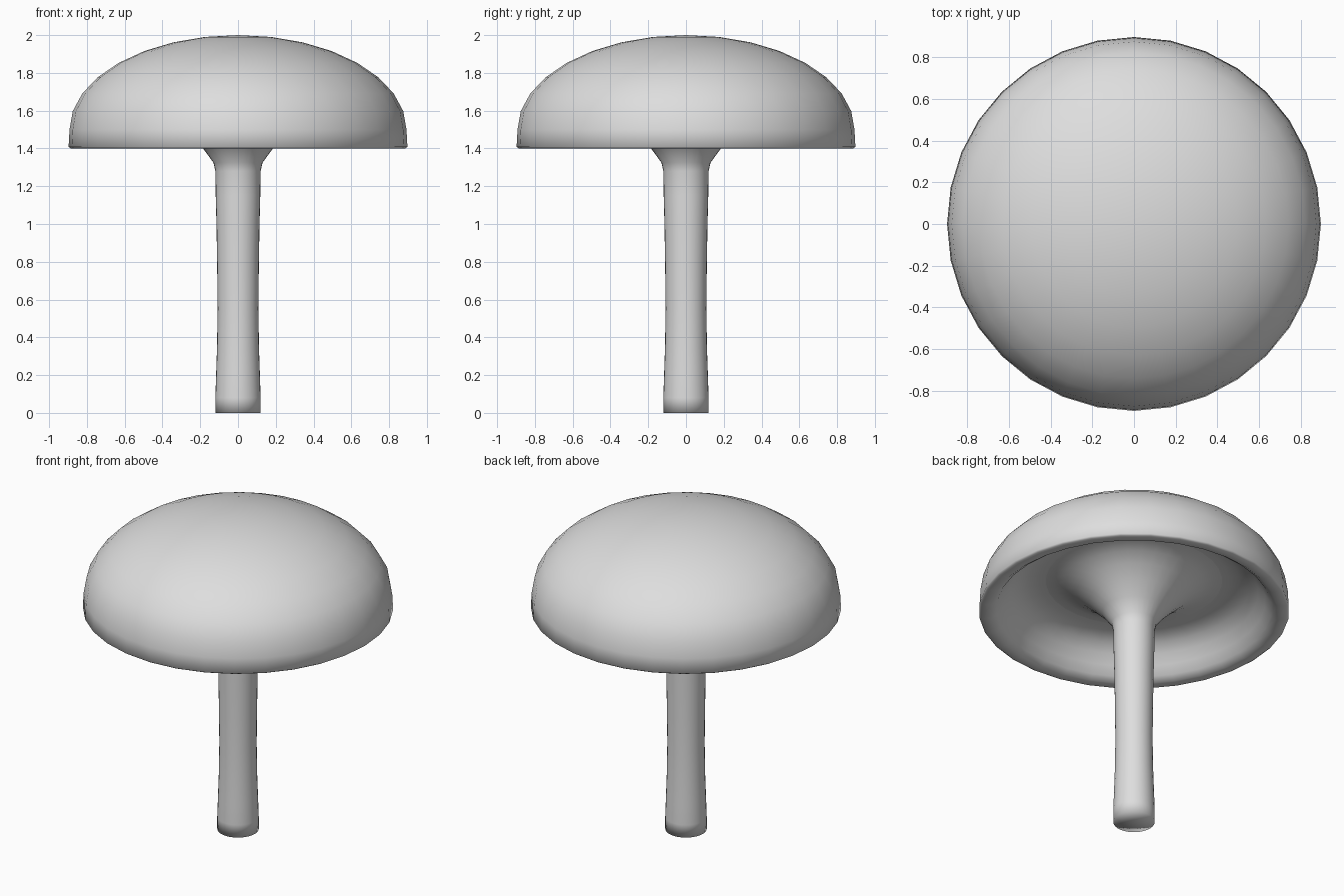
import bpy
import bmesh
import math

cube = bpy.data.objects.get("Cube")
if cube:
    bpy.data.objects.remove(cube)

SIDES = 32

grey = bpy.data.materials.new("plain light grey")
grey.use_nodes = True
colour = (0.73, 0.73, 0.73, 1.0)
grey.diffuse_color = colour
grey.node_tree.nodes["Principled BSDF"].inputs["Base Color"].default_value = colour


def lathe(name, profile):
    """Turn (radius, height) points round the z axis; a zero radius makes a pole."""
    bm = bmesh.new()
    rings = []
    for r, z in profile:
        if r == 0:
            rings.append([bm.verts.new((0, 0, z))] * SIDES)
        else:
            angles = [2 * math.pi * i / SIDES for i in range(SIDES)]
            rings.append([bm.verts.new((r * math.cos(a), r * math.sin(a), z)) for a in angles])
    for upper, lower in zip(rings, rings[1:]):
        for i in range(SIDES):
            j = (i + 1) % SIDES
            corners = dict.fromkeys((upper[i], lower[i], lower[j], upper[j]))
            bm.faces.new(list(corners)).smooth = True
    mesh = bpy.data.meshes.new(name)
    bm.to_mesh(mesh)
    bm.free()
    mesh.materials.append(grey)
    obj = bpy.data.objects.new(name, mesh)
    bpy.context.collection.objects.link(obj)
    return obj


# Cap: squashed dome, short skirt, broad rim, then the shallow hollow underside
dome = [(0.892 * math.sin(k * math.pi / 16), 1.5 + 0.5 * math.cos(k * math.pi / 16))
        for k in range(9)]
rim = [(0.897, 1.408), (0.885, 1.4), (0.83, 1.4)]
hollow = [(0.795, 1.425), (0.76, 1.475), (0.72, 1.53), (0.67, 1.575), (0.61, 1.60),
          (0.55, 1.608), (0.51, 1.608)]
lathe("cap", dome + rim + hollow)

# Stem: wide flare under the cap, slim shaft, slightly wider foot
flare = [(0.51, 1.608), (0.46, 1.602), (0.40, 1.58), (0.33, 1.537),
         (0.26, 1.476), (0.185, 1.40), (0.13, 1.325)]
shaft = [(0.12, 1.28), (0.118, 1.15), (0.114, 1.0), (0.110, 0.75), (0.108, 0.55),
         (0.111, 0.35), (0.116, 0.2), (0.12, 0.08)]
foot = [(0.12, 0.0), (0.0, 0.0)]
lathe("stem", flare + shaft + foot)
